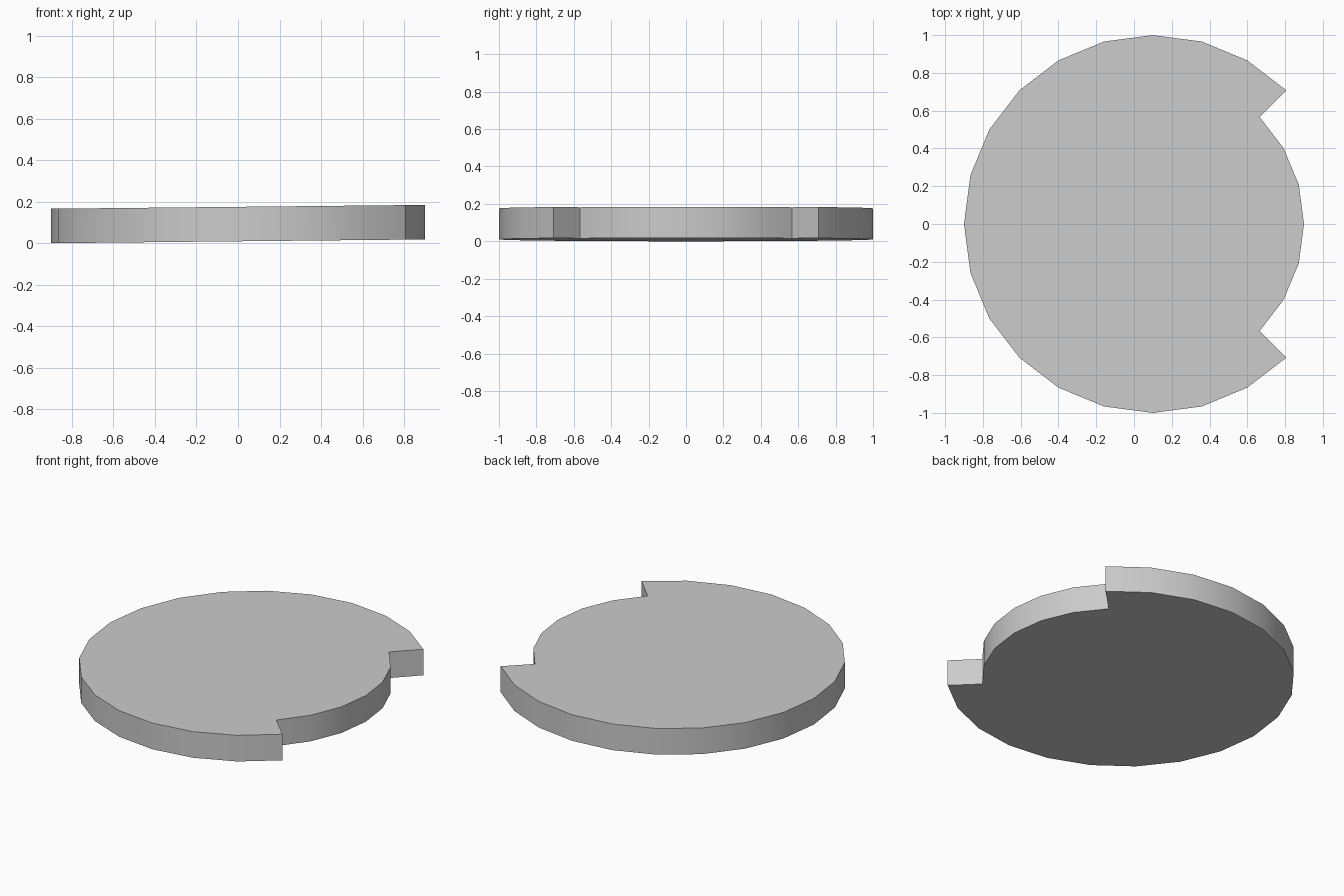
import bpy, bmesh, math

if "Cube" in bpy.data.objects:
    bpy.data.objects.remove(bpy.data.objects["Cube"])

THICK, SLOPE, CX = 0.166, 0.0102, 0.1


def rim(radius, start, end):
    """Points on the 24-sided circle from start to end degrees."""
    return [(CX + radius * math.cos(math.radians(a)), radius * math.sin(math.radians(a)))
            for a in range(start, end + 1, 15)]


# Disc outline: wide rim for three quarters, narrower rim for the rest
outline = rim(1.0, 45, 315) + rim(0.8, -45, 45)

# Slightly tilted plate extruded from the outline
bm = bmesh.new()
base = bm.faces.new([bm.verts.new((x, y, SLOPE * (x + 0.9))) for x, y in outline])
extruded = bmesh.ops.extrude_face_region(bm, geom=[base], use_keep_orig=True)
top = [v for v in extruded["geom"] if isinstance(v, bmesh.types.BMVert)]
bmesh.ops.translate(bm, verts=top, vec=(0, 0, THICK))
bmesh.ops.recalc_face_normals(bm, faces=bm.faces)
mesh = bpy.data.meshes.new("notched_disc")
bm.to_mesh(mesh)
bm.free()
disc = bpy.data.objects.new("notched_disc", mesh)
bpy.context.collection.objects.link(disc)

# Smooth rim with crisp corners
bpy.context.view_layer.objects.active = disc
disc.select_set(True)
bpy.ops.object.shade_smooth_by_angle(angle=math.radians(30))
